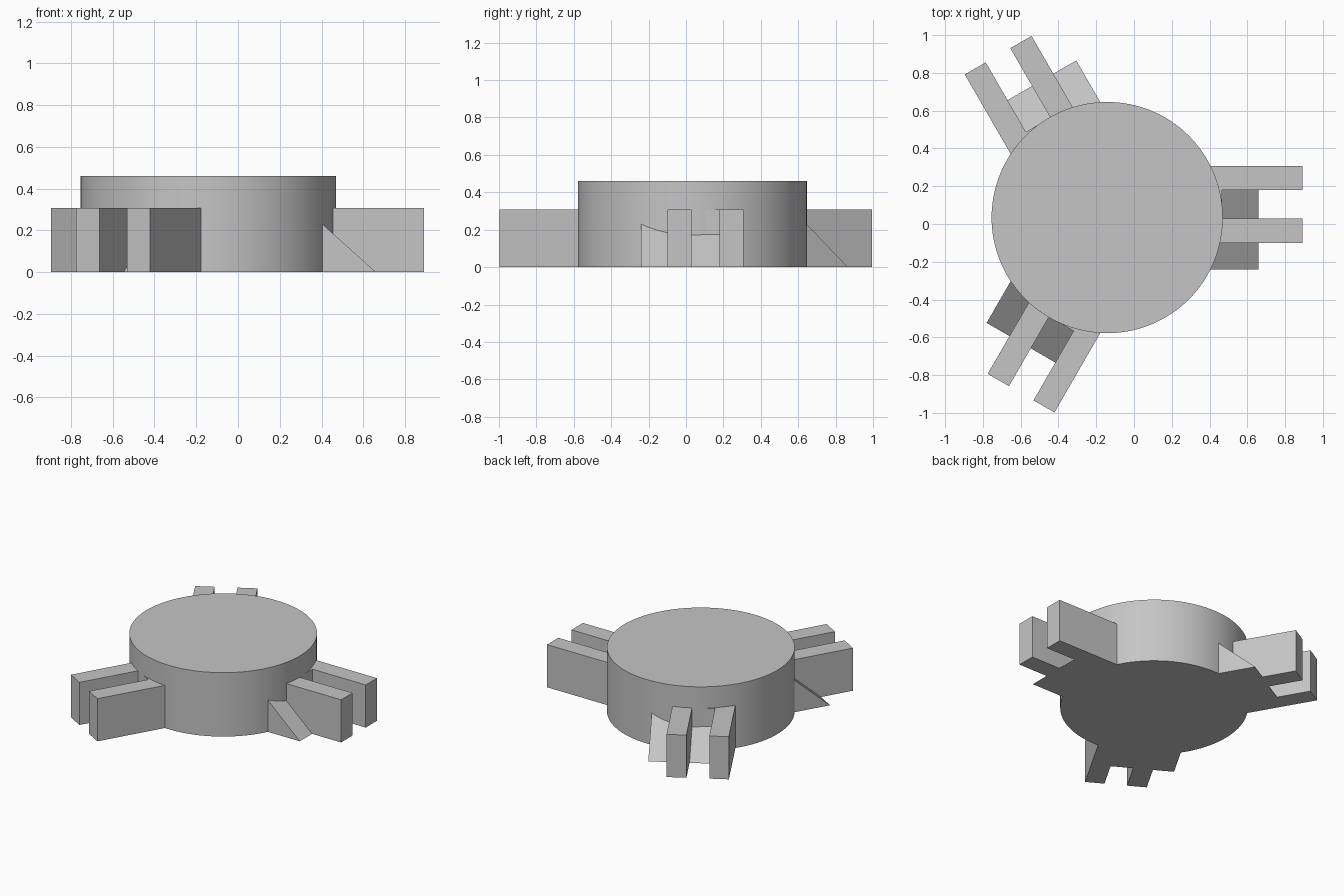
import bpy, bmesh, math
from mathutils import Matrix, Vector

cube = bpy.data.objects.get("Cube")
if cube:
    bpy.data.objects.remove(cube, do_unlink=True)

CENTRE = Vector((-0.142, 0.034, 0))
RADIUS, HEIGHT = 0.612, 0.46
ARM_TOP, ARM_END = 0.307, 1.033

grey = bpy.data.materials.new("plain grey")
grey.use_nodes = True
colour = (0.56, 0.56, 0.56, 1)
grey.diffuse_color = colour
grey.node_tree.nodes["Principled BSDF"].inputs["Base Color"].default_value = colour


def add_object(name, bm, angle=0.0):
    """Turn a finished bmesh into an object placed around the hub."""
    bmesh.ops.recalc_face_normals(bm, faces=bm.faces)
    bm.transform(Matrix.Translation(CENTRE) @ Matrix.Rotation(angle, 4, "Z"))
    mesh = bpy.data.meshes.new(name)
    bm.to_mesh(mesh)
    bm.free()
    mesh.materials.append(grey)
    obj = bpy.data.objects.new(name, mesh)
    bpy.context.collection.objects.link(obj)
    return obj


def extrude_profile(name, profile, y0, y1, angle):
    """Extrude a radial x-z profile sideways from y0 to y1."""
    bm = bmesh.new()
    face = bm.faces.new([bm.verts.new((x, y0, z)) for x, z in profile])
    result = bmesh.ops.extrude_face_region(bm, geom=[face])
    moved = [v for v in result["geom"] if isinstance(v, bmesh.types.BMVert)]
    bmesh.ops.translate(bm, verts=moved, vec=(0, y1 - y0, 0))
    return add_object(name, bm, angle)


def box_profile(x0, x1, top):
    return [(x0, 0), (x1, 0), (x1, top), (x0, top)]


# Round hub
bm = bmesh.new()
bmesh.ops.create_cone(bm, cap_ends=True, segments=128, radius1=RADIUS,
                      radius2=RADIUS, depth=HEIGHT)
bmesh.ops.translate(bm, verts=bm.verts, vec=(0, 0, HEIGHT / 2))
hub = add_object("hub", bm)
bpy.context.view_layer.objects.active = hub
hub.select_set(True)
bpy.ops.object.shade_smooth_by_angle(angle=math.radians(30))

# Three identical brackets: two arms, two sloped wedges and a flat bridge
arm = box_profile(0.4, ARM_END, ARM_TOP)
bridge = box_profile(0.4, 0.608, ARM_TOP)
wedge = [(0.5, 0), (0.802, 0), (0.5, 0.272)]
for side, turn in (("left", 0), ("back", 120), ("front", 240)):
    angle = math.radians(turn)
    extrude_profile(side + "_outer_arm", arm, 0.146, 0.274, angle)
    extrude_profile(side + "_inner_arm", arm, -0.134, -0.004, angle)
    extrude_profile(side + "_middle_wedge", wedge, -0.004, 0.146, angle)
    extrude_profile(side + "_side_wedge", wedge, -0.274, -0.134, angle)
    extrude_profile(side + "_bridge", bridge, -0.004, 0.146, angle)
